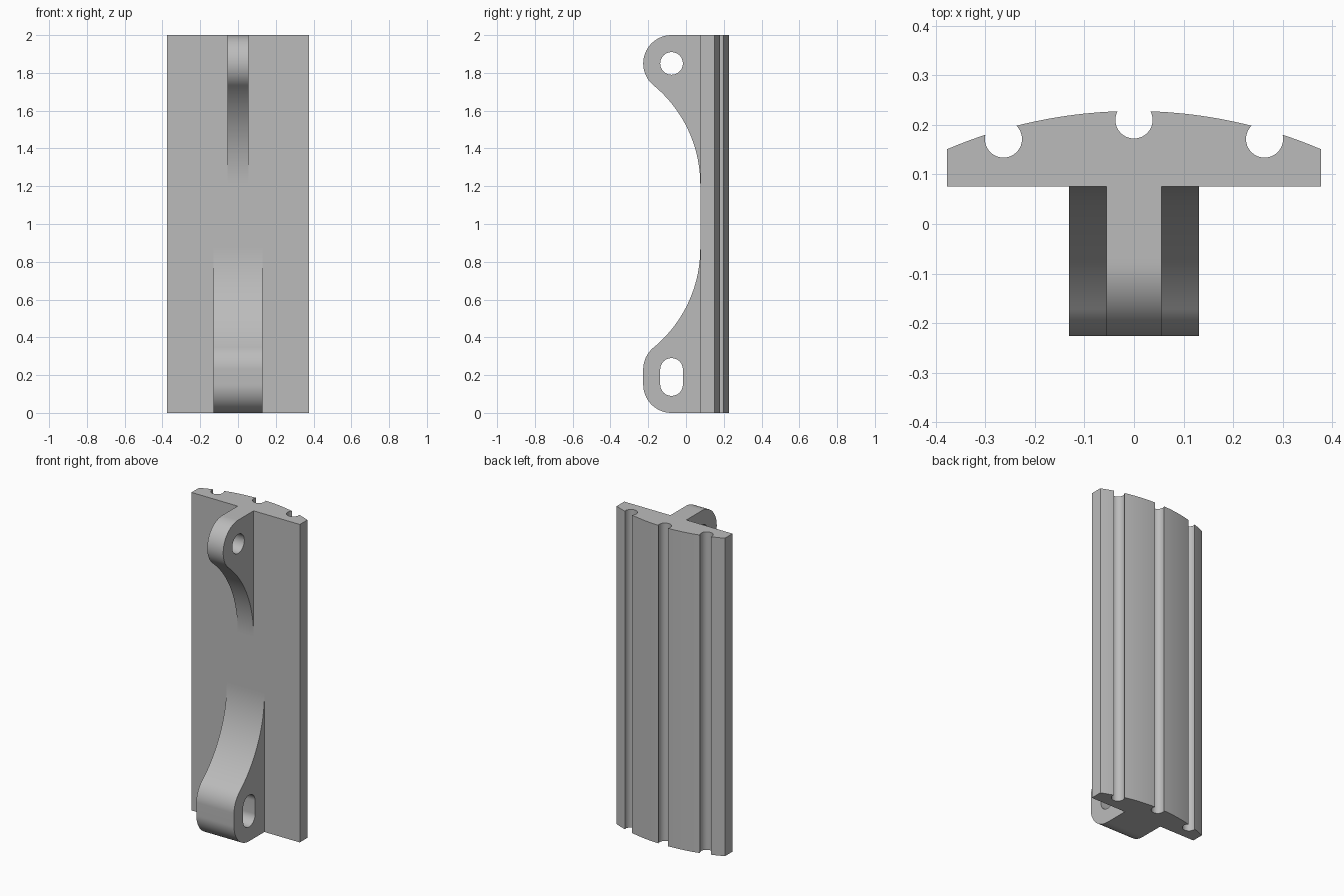
import bpy, bmesh
from math import pi, sin, cos, acos, atan2, hypot, sqrt, radians
from mathutils import Matrix

if "Cube" in bpy.data.objects:
    bpy.data.objects.remove(bpy.data.objects["Cube"], do_unlink=True)

grey = bpy.data.materials.new("plain grey")
grey.use_nodes = True
grey.diffuse_color = (0.5, 0.5, 0.5, 1)
grey.node_tree.nodes["Principled BSDF"].inputs["Base Color"].default_value = (0.5, 0.5, 0.5, 1)


def arc(cx, cy, r, a, b, steps=24):
    """Points on a circle from angle a to angle b."""
    return [(cx + r * cos(a + (b - a) * i / steps), cy + r * sin(a + (b - a) * i / steps))
            for i in range(steps + 1)]


def extrude_profile(name, loops, half_depth, matrix):
    """Solid from closed 2D loops; inner loops become holes."""
    curve = bpy.data.curves.new(name + "_profile", 'CURVE')
    curve.dimensions = '2D'
    curve.fill_mode = 'BOTH'
    curve.extrude = half_depth
    for loop in loops:
        pts = [p for i, p in enumerate(loop)
               if hypot(p[0] - loop[i - 1][0], p[1] - loop[i - 1][1]) > 1e-5]
        spline = curve.splines.new('POLY')
        spline.points.add(len(pts) - 1)
        for point, (u, v) in zip(spline.points, pts):
            point.co = (u, v, 0, 1)
        spline.use_cyclic_u = True
    helper = bpy.data.objects.new(name + "_helper", curve)
    bpy.context.collection.objects.link(helper)
    bpy.context.view_layer.update()
    mesh = bpy.data.meshes.new_from_object(
        helper.evaluated_get(bpy.context.evaluated_depsgraph_get()))
    bpy.data.objects.remove(helper, do_unlink=True)
    bpy.data.curves.remove(curve)

    bm = bmesh.new()
    bm.from_mesh(mesh)
    bm.transform(matrix)
    bmesh.ops.remove_doubles(bm, verts=bm.verts, dist=1e-5)
    bmesh.ops.recalc_face_normals(bm, faces=bm.faces)
    bm.to_mesh(mesh)
    bm.free()
    mesh.name = name
    mesh.materials.clear()
    mesh.materials.append(grey)
    mesh.shade_smooth()
    mesh.set_sharp_from_angle(angle=radians(30))
    obj = bpy.data.objects.new(name, mesh)
    bpy.context.collection.objects.link(obj)
    return obj


# Back plate: flat front, bowed back with three round grooves
half_w, front_y, edge_y, crown_y = 0.377, 0.0755, 0.151, 0.228
bow = crown_y - edge_y
R = (half_w ** 2 + bow ** 2) / (2 * bow)
oy = crown_y - R
groove_r = 0.0375
outline = [(-half_w, front_y), (half_w, front_y)]
start = atan2(edge_y - oy, half_w)
for gx, gy in ((0.2635, 0.1715), (0, 0.21), (-0.2635, 0.1715)):
    d = hypot(gx, gy - oy)
    to_centre = atan2(oy - gy, -gx)
    spread = acos((d * d + groove_r ** 2 - R * R) / (2 * d * groove_r))
    groove = arc(gx, gy, groove_r, to_centre + spread, to_centre - spread, 32)
    if groove[0][0] < groove[-1][0]:
        groove.reverse()
    outline += arc(0, oy, R, start, atan2(groove[0][1] - oy, groove[0][0]), 12)
    outline += groove
    start = atan2(groove[-1][1] - oy, groove[-1][0])
outline += arc(0, oy, R, start, atan2(edge_y - oy, -half_w), 12)
extrude_profile("back_plate", [outline], 1, Matrix.Translation((0, 0, 1)))


# Mounting lugs: rounded ear blending into the plate by a tangent sweep
def lug(name, half_width, slot, at_top):
    cy, r, hole_r, sweep_r = -0.0765, 0.15, 0.06, 0.68
    near, far = r, r + slot                  # distances from the plate end
    sy = front_y - sweep_r
    rise = sqrt((sweep_r + r) ** 2 - (sy - cy) ** 2)
    ear = [(front_y, 0)]
    ear += arc(cy, near, r, -pi / 2, -pi)
    ear += arc(cy, far, r, -pi, atan2(rise, sy - cy) - 2 * pi)
    ear += arc(sy, far + rise, sweep_r, atan2(-rise, cy - sy), 0, 40)
    hole = arc(cy, far, hole_r, 0, pi) + arc(cy, near, hole_r, pi, 2 * pi)
    loops = [[(y, 2 - t if at_top else t) for y, t in loop] for loop in (ear, hole)]
    to_side = Matrix(((0, 0, 1, 0), (1, 0, 0, 0), (0, 1, 0, 0), (0, 0, 0, 1)))
    extrude_profile(name, loops, half_width, to_side)


lug("upper_lug", 0.0555, 0, True)
lug("lower_lug", 0.131, 0.08, False)
